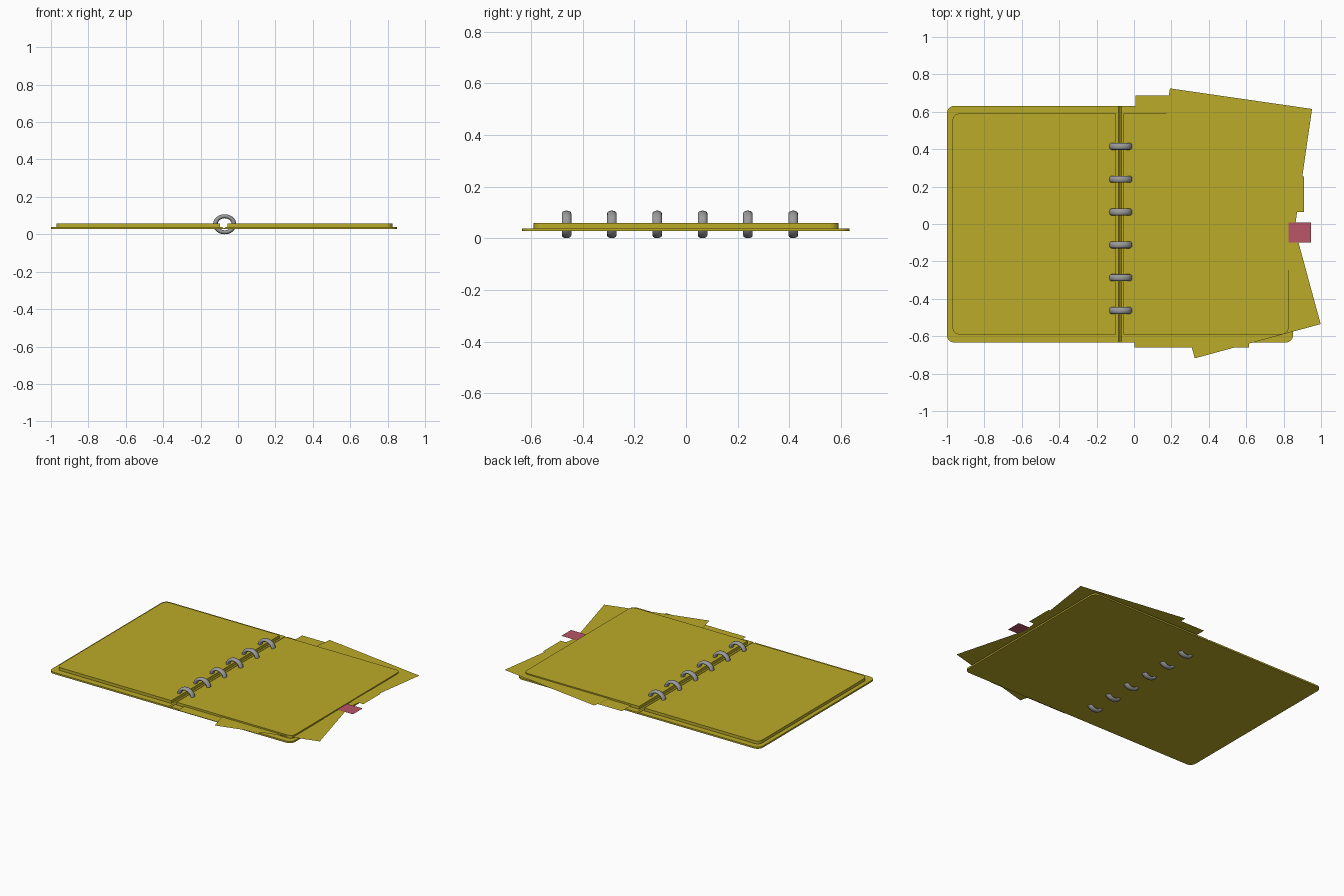
import bpy, bmesh, math
from mathutils import Vector

if "Cube" in bpy.data.objects:
    bpy.data.objects.remove(bpy.data.objects["Cube"])

def material(name, rgb):
    m = bpy.data.materials.new(name)
    m.diffuse_color = (*rgb, 1)
    m.use_nodes = True
    m.node_tree.nodes["Principled BSDF"].inputs["Base Color"].default_value = m.diffuse_color
    return m

OLIVE = material("olive", (0.50, 0.41, 0.022))
RED = material("red", (0.48, 0.093, 0.136))
METAL = material("metal", (0.33, 0.33, 0.33))
FOLD_X = -0.075

def add_object(name, bm, mat):
    bmesh.ops.recalc_face_normals(bm, faces=bm.faces)
    mesh = bpy.data.meshes.new(name)
    bm.to_mesh(mesh)
    bm.free()
    obj = bpy.data.objects.new(name, mesh)
    bpy.context.collection.objects.link(obj)
    mesh.materials.append(mat)
    return obj

def outline(x0, x1, y0, y1, r_left, r_right, steps=8):
    """Rectangle with its own corner radius on the left and right sides."""
    pts = []
    corners = [(x1, y1, r_right, 0), (x0, y1, r_left, 90),
               (x0, y0, r_left, 180), (x1, y0, r_right, 270)]
    for x, y, r, start in corners:
        if r == 0:
            pts.append((x, y))
            continue
        cx = x - r if x == x1 else x + r
        cy = y - r if y == y1 else y + r
        for i in range(steps + 1):
            a = math.radians(start + 90 * i / steps)
            pts.append((cx + r * math.cos(a), cy + r * math.sin(a)))
    return pts

def slab(pts, z0, z1):
    bm = bmesh.new()
    face = bm.faces.new([bm.verts.new((x, y, z0)) for x, y in pts])
    geom = bmesh.ops.extrude_face_region(bm, geom=[face])["geom"]
    for v in geom:
        if isinstance(v, bmesh.types.BMVert):
            v.co.z = z1
    return bm

# Cover with rounded corners and a shallow fold along the spine
bm = slab(outline(-1.0, 0.85, -0.634, 0.632, 0.04, 0.04), 0.027, 0.038)
for x in (FOLD_X - 0.008, FOLD_X, FOLD_X + 0.008):
    bmesh.ops.bisect_plane(bm, geom=bm.verts[:] + bm.edges[:] + bm.faces[:],
                           plane_co=(x, 0, 0), plane_no=(1, 0, 0))
for v in bm.verts:
    if abs(v.co.x - FOLD_X) < 0.001 and v.co.z > 0.034:
        v.co.z -= 0.007
add_object("cover", bm, OLIVE)

# Page blocks, rounded on their outer side only
add_object("left_pages", slab(outline(-0.97, -0.095, -0.59, 0.59, 0.035, 0), 0.038, 0.058), OLIVE)
add_object("right_pages", slab(outline(-0.055, 0.826, -0.59, 0.59, 0, 0.035), 0.038, 0.058), OLIVE)

# Loose sheets sticking out of the right pages
def sheet(name, a, b, depth, z, mat=OLIVE):
    """Flat sheet: edge a-b, extended to the left of a->b by depth."""
    a, b = Vector(a), Vector(b)
    d = (b - a).normalized()
    n = Vector((-d.y, d.x)) * depth
    bm = bmesh.new()
    bm.faces.new([bm.verts.new((p.x, p.y, z)) for p in (a, b, b + n, a + n)])
    add_object(name, bm, mat)

sheet("lower_straight_sheet", (0.004, -0.660), (0.615, -0.660), 0.9, 0.044)
sheet("upper_straight_sheet", (0.40, 0.688), (0.007, 0.688), 0.6, 0.046)
sheet("lower_tilted_sheet", (0.325, -0.718), (0.998, -0.535), 0.95, 0.048)
sheet("upper_tilted_sheet", (0.952, 0.615), (0.192, 0.725), 1.0, 0.050)
sheet("small_sheet", (0.55, 0.065), (0.910, 0.065), 0.19, 0.052)
sheet("bookmark_tab", (0.826, -0.098), (0.945, -0.098), 0.105, 0.054, RED)

# Binder rings, slightly wider than tall
for i in range(6):
    bpy.ops.mesh.primitive_torus_add(
        major_segments=32, minor_segments=12, major_radius=0.0465, minor_radius=0.0115,
        location=(-0.071, 0.415 - 0.1755 * i, 0.0535), rotation=(math.pi / 2, 0, 0))
    ring = bpy.context.object
    ring.name = f"binder_ring_{i + 1}"
    ring.scale = (1.07, 0.922, 1.6)
    bpy.ops.object.transform_apply(location=False, rotation=True, scale=True)
    bpy.ops.object.shade_smooth()
    ring.data.materials.append(METAL)
